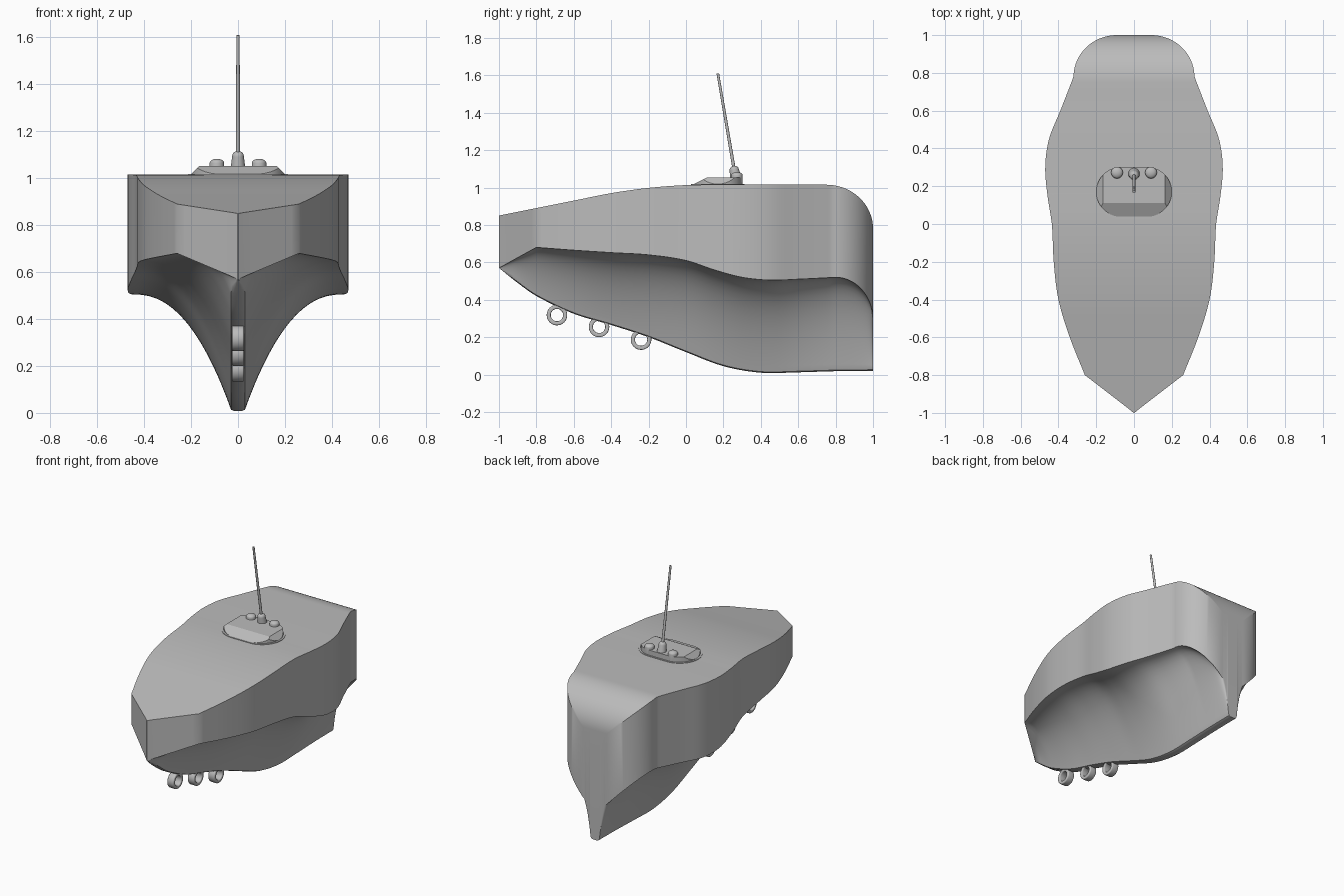
import bpy, bmesh, math
from mathutils import Vector, Matrix

cube = bpy.data.objects.get("Cube")
if cube:
    bpy.data.objects.remove(cube, do_unlink=True)

grey = bpy.data.materials.new("plain grey")
grey.use_nodes = True
colour = (0.5, 0.5, 0.5, 1)
grey.diffuse_color = colour
grey.node_tree.nodes["Principled BSDF"].inputs["Base Color"].default_value = colour


def finish(name, bm, angle=35):
    """Turn a bmesh into a smooth shaded object with sharp creases."""
    bmesh.ops.recalc_face_normals(bm, faces=bm.faces)
    mesh = bpy.data.meshes.new(name)
    bm.to_mesh(mesh)
    bm.free()
    mesh.materials.append(grey)
    obj = bpy.data.objects.new(name, mesh)
    bpy.context.collection.objects.link(obj)
    bpy.ops.object.select_all(action="DESELECT")
    obj.select_set(True)
    bpy.context.view_layer.objects.active = obj
    bpy.ops.object.shade_smooth_by_angle(angle=math.radians(angle))
    return obj


def spline(keys, y):
    """Smooth curve through evenly spaced or uneven (y, value) keys."""
    def slope(i):
        a, b = keys[max(i - 1, 0)], keys[min(i + 1, len(keys) - 1)]
        return (b[1] - a[1]) / (b[0] - a[0])
    i = 0
    while i < len(keys) - 2 and y > keys[i + 1][0]:
        i += 1
    (y0, v0), (y1, v1) = keys[i], keys[i + 1]
    h = y1 - y0
    t = (y - y0) / h
    return ((1 + 2 * t) * (1 - t) ** 2 * v0 + t * (1 - t) ** 2 * h * slope(i)
            + t * t * (3 - 2 * t) * v1 + t * t * (t - 1) * h * slope(i + 1))


def rounded(y, start, low, high):
    """Quarter ellipse falling from high at start to low at the stern."""
    s = min((y - start) / (1 - start), 1)
    return low + (high - low) * math.sqrt(1 - s * s)


# Hull curves along the length
WIDTH = [(-.8, .26), (-.6, .34), (-.4, .4), (-.2, .425), (0, .435), (.15, .458),
         (.3, .47), (.45, .45), (.6, .39), (.78, .32)]
CHINE = [(-.8, .68), (-.6, .665), (-.4, .652), (-.2, .64), (0, .61), (.15, .56),
         (.3, .52), (.45, .505), (.6, .51), (.8, .52)]
KEEL = [(-1, .57), (-.9, .49), (-.8, .42), (-.6, .325), (-.4, .265), (-.2, .2),
        (0, .12), (.2, .045), (.4, .01), (.6, .012), (.8, .018), (1, .02)]
DECK = [(-1, .85), (-.8, .89), (-.6, .93), (-.4, .97), (-.2, .998), (0, 1.013), (.2, 1.015), (.75, 1.015)]


def width(y):
    if y < -.8:
        return max(.002, .26 * (y + 1) / .2)
    return spline(WIDTH, y) if y < .78 else rounded(y, .78, .09, .32)


def chine(y):
    if y < -.8:
        return .57 + .11 * (y + 1) / .2
    return spline(CHINE, y) if y < .8 else rounded(y, .8, .29, .52)


def deck(y):
    return spline(DECK, y) if y < .75 else rounded(y, .75, .78, 1.015)


# Hull: lofted cross sections with a hollow flare below the chine
STEPS = 16
stations = [-1 + .2 * i / 8 for i in range(8)]
stations += [-.8 + 1.55 * i / 50 for i in range(50)]
stations += [.75 + .25 * math.sin(math.pi / 2 * i / 24) for i in range(25)]
bm = bmesh.new()
rows = []
for y in stations:
    w, base, side, top = width(y), spline(KEEL, y), chine(y), deck(y)
    k = min(.035, w * .4)
    r = min(.02, (side - base) * .2)
    half = [(k * .5, base), (k * .85, base + r * .3)]
    for i in range(STEPS + 1):
        u = (i / STEPS) ** 1.5
        half.append((k + (w - k) * u, base + r + (side - base - r) * (1 - (1 - u) ** 2.4)))
    section = [(-x, z) for x, z in reversed(half)] + [(0, base)] + half
    lower = [bm.verts.new((x, y, z)) for x, z in section]
    upper = [bm.verts.new((x, y, top)) for x, z in section]
    rows.append((lower, upper))
n = len(rows[0][0])
for (la, ua), (lb, ub) in zip(rows, rows[1:]):
    for a, b in ((la, lb), (ua, ub)):
        for i in range(n - 1):
            bm.faces.new((a[i], a[i + 1], b[i + 1], b[i]))
    for i in (0, n - 1):
        bm.faces.new((la[i], lb[i], ub[i], ua[i]))
for lower, upper in (rows[0], rows[-1]):
    for i in range(n - 1):
        bm.faces.new((lower[i], lower[i + 1], upper[i + 1], upper[i]))
finish("hull", bm)


def stadium(half_x, radius, y, z, height):
    """Upright slab with rounded ends."""
    bm = bmesh.new()
    verts = []
    for i in range(48):
        a = 2 * math.pi * (i + .5) / 48
        shift = math.copysign(half_x - radius, math.cos(a))
        verts.append(bm.verts.new((shift + radius * math.cos(a), y + radius * math.sin(a), z)))
    face = bm.faces.new(verts)
    top = bmesh.ops.extrude_face_region(bm, geom=[face])["geom"]
    bmesh.ops.translate(bm, vec=(0, 0, height), verts=[v for v in top if isinstance(v, bmesh.types.BMVert)])
    return bm


# Cabin: rounded slab with sloped front and ends, on a thin rim
finish("cabin_rim", stadium(.213, .143, .17, 1.01, .008))
bm = stadium(.2, .132, .17, 1.005, .048)
for point, normal in (((0, .04, 1.018), (0, -.5, 1)), ((.2, 0, 1.018), (1, 0, 1)), ((-.2, 0, 1.018), (-1, 0, 1))):
    geom = bm.verts[:] + bm.edges[:] + bm.faces[:]
    cut = bmesh.ops.bisect_plane(bm, geom=geom, plane_co=point, plane_no=normal, clear_outer=True)
    bmesh.ops.holes_fill(bm, edges=[e for e in bm.edges if e.is_boundary])
finish("cabin", bm, 20)


def lathe(name, profile, matrix, closed=False):
    """Spin (radius, height) points round the local z axis."""
    bm = bmesh.new()
    verts = [bm.verts.new((r, 0, z)) for r, z in profile]
    edges = [bm.edges.new(pair) for pair in zip(verts, verts[1:])]
    if closed:
        edges.append(bm.edges.new((verts[-1], verts[0])))
    bmesh.ops.spin(bm, geom=verts + edges, cent=(0, 0, 0), axis=(0, 0, 1), angle=2 * math.pi, steps=32)
    bmesh.ops.remove_doubles(bm, verts=bm.verts, dist=.0002)
    bmesh.ops.transform(bm, matrix=matrix, verts=bm.verts)
    return finish(name, bm, 40)


def domed(base, top, height, bulge):
    """Tapered post profile with a domed end."""
    pts = [(0, 0), (base, 0)]
    for i in range(7):
        a = math.pi / 2 * i / 6
        pts.append((top * math.cos(a), height - bulge + bulge * math.sin(a)))
    return pts


# Knobs either side of the mast
for side, x in (("left", .09), ("right", -.09)):
    lathe(side + "_knob", domed(.031, .031, .055, .018), Matrix.Translation((x, .272, 1.028)))

# Raked mast in its socket
foot, tip = Vector((0, .268, 1.035)), Vector((0, .17, 1.61))
lean = (tip - foot).to_track_quat("Z", "Y").to_matrix().to_4x4()
place = Matrix.Translation(foot) @ lean
lathe("mast_socket", domed(.032, .025, .082, .022), place)
length = (tip - foot).length
lathe("mast", [(0, .02), (.009, .02), (.007, length), (0, length)], place)

# Row of tow rings under the bow
band = []
for cr, cz, start in ((.049, .019, 0), (.049, -.019, 270), (.039, -.019, 180), (.039, .019, 90)):
    for i in (3, 2, 1, 0):
        a = math.radians(start + i * 30)
        band.append((cr + .006 * math.cos(a), cz + .006 * math.sin(a)))
for name, y, z in (("front", -.69, .318), ("middle", -.465, .255), ("rear", -.24, .187)):
    turn = Matrix.Rotation(math.pi / 2, 4, "Y")
    lathe(name + "_tow_ring", band, Matrix.Translation((0, y, z)) @ turn, closed=True)
